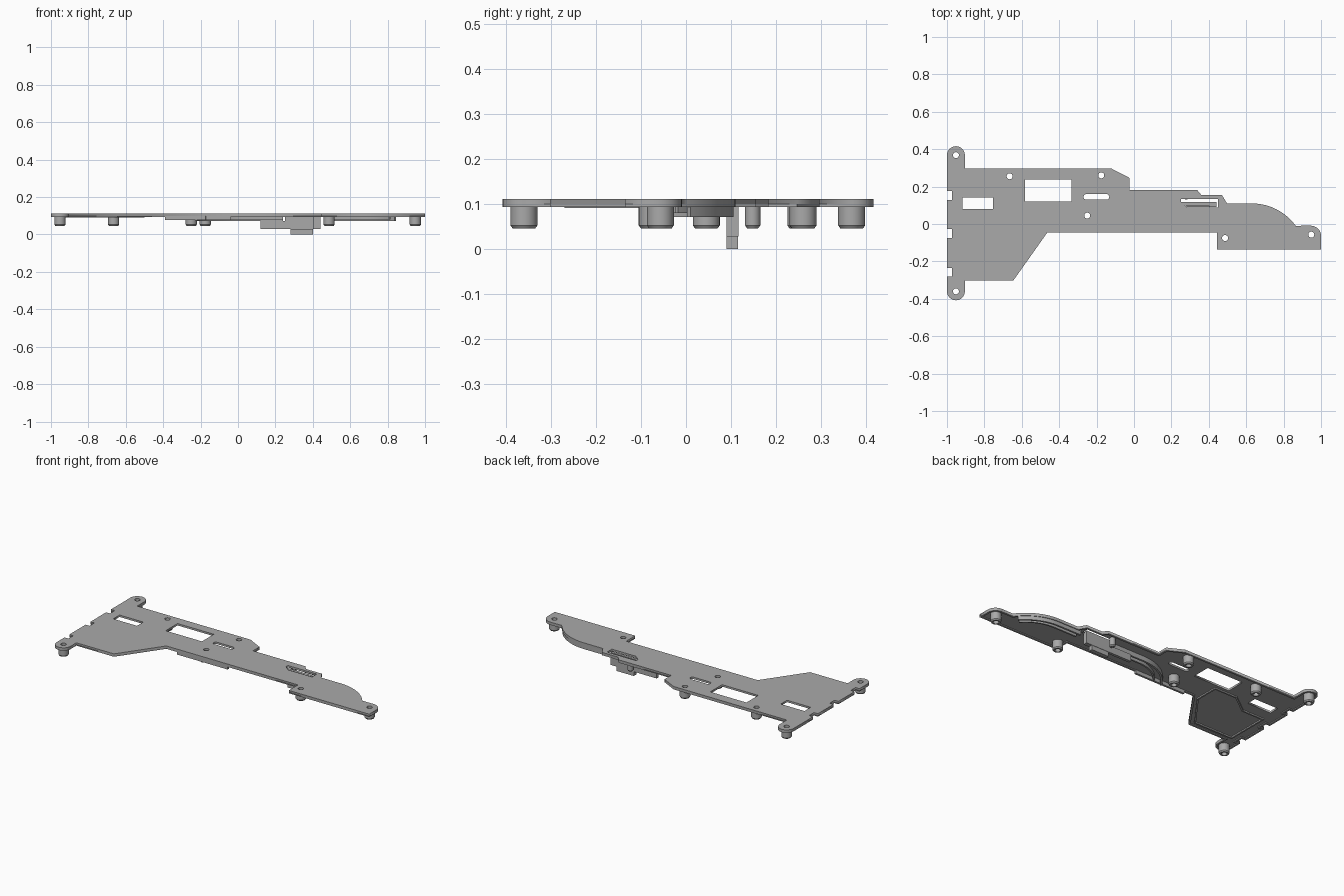
import bpy, bmesh
from math import sin, cos, pi, radians
from mathutils import Vector

old = bpy.data.objects.get("Cube")
if old:
    bpy.data.objects.remove(old, do_unlink=True)

grey = bpy.data.materials.new("satin_grey")
grey.use_nodes = True
grey.diffuse_color = (0.4, 0.4, 0.4, 1)
grey.node_tree.nodes["Principled BSDF"].inputs["Base Color"].default_value = (0.4, 0.4, 0.4, 1)

TOP, FLOOR, RIM = 0.112, 0.1, 0.094


def add(name, bm, smooth=True):
    bmesh.ops.recalc_face_normals(bm, faces=bm.faces)
    me = bpy.data.meshes.new(name)
    bm.to_mesh(me)
    bm.free()
    me.materials.append(grey)
    ob = bpy.data.objects.new(name, me)
    bpy.context.collection.objects.link(ob)
    if smooth:
        bpy.ops.object.select_all(action='DESELECT')
        ob.select_set(True)
        bpy.context.view_layer.objects.active = ob
        bpy.ops.object.shade_smooth_by_angle(angle=radians(35))
    return ob


def arc(cx, cy, r, a0, a1, n=12):
    return [(cx + r * cos(radians(a0 + (a1 - a0) * i / n)),
             cy + r * sin(radians(a0 + (a1 - a0) * i / n))) for i in range(n + 1)]


def rect(x0, x1, y0, y1):
    return [(x0, y0), (x1, y0), (x1, y1), (x0, y1)]


def sheet(name, loops, z0, z1):
    """Filled flat sheet; loops after the first become openings."""
    cu = bpy.data.curves.new(name, 'CURVE')
    cu.dimensions, cu.fill_mode, cu.extrude = '2D', 'BOTH', (z1 - z0) / 2
    for loop in loops:
        sp = cu.splines.new('POLY')
        sp.points.add(len(loop) - 1)
        for p, (x, y) in zip(sp.points, loop):
            p.co = (x, y, 0, 1)
        sp.use_cyclic_u = True
    tmp = bpy.data.objects.new(name + "_path", cu)
    bpy.context.collection.objects.link(tmp)
    me = bpy.data.meshes.new_from_object(tmp.evaluated_get(bpy.context.evaluated_depsgraph_get()))
    bm = bmesh.new()
    bm.from_mesh(me)
    bmesh.ops.remove_doubles(bm, verts=bm.verts, dist=1e-5)
    bmesh.ops.translate(bm, verts=bm.verts, vec=(0, 0, (z0 + z1) / 2))
    bpy.data.objects.remove(tmp, do_unlink=True)
    bpy.data.meshes.remove(me)
    return add(name, bm, False)


def wall(name, path, w, z0, z1, closed=False):
    """Upright strip along a path, thickened to its right-hand side."""
    pts = [Vector(p) for p in path]
    n = len(pts)
    rows = []
    bm = bmesh.new()
    for i, p in enumerate(pts):
        a = pts[i - 1] if closed or i else None
        b = pts[(i + 1) % n] if closed or i < n - 1 else None
        d0 = (p - a).normalized() if a is not None else (b - p).normalized()
        d1 = (b - p).normalized() if b is not None else d0
        n0, n1 = Vector((d0.y, -d0.x)), Vector((d1.y, -d1.x))
        q = p + (n0 + n1) * w / max(1 + n0.dot(n1), 0.3)
        rows.append([bm.verts.new((v.x, v.y, z)) for v, z in ((p, z0), (q, z0), (q, z1), (p, z1))])
    for i in range(n if closed else n - 1):
        r, s = rows[i], rows[(i + 1) % n]
        for k in range(4):
            bm.faces.new((r[k], r[(k + 1) % 4], s[(k + 1) % 4], s[k]))
    if not closed:
        bm.faces.new(rows[0])
        bm.faces.new(rows[-1])
    return add(name, bm)


def box(name, x0, x1, y0, y1, z0, z1):
    bm = bmesh.new()
    bmesh.ops.create_cube(bm, size=1)
    for v in bm.verts:
        v.co = ((x0 + x1) / 2 + v.co.x * (x1 - x0), (y0 + y1) / 2 + v.co.y * (y1 - y0),
                (z0 + z1) / 2 + v.co.z * (z1 - z0))
    return add(name, bm, False)


def boss(name, x, y, r, hole, z0):
    """Hollow round standoff with a chamfered foot."""
    prof = [(hole, FLOOR), (hole, z0), (r - 0.005, z0), (r, z0 + 0.007), (r, FLOOR)]
    bm = bmesh.new()
    vs = [bm.verts.new((a, 0, z)) for a, z in prof]
    es = [bm.edges.new(e) for e in zip(vs, vs[1:])]
    bmesh.ops.spin(bm, geom=vs + es, axis=(0, 0, 1), cent=(0, 0, 0), angle=2 * pi, steps=28)
    bmesh.ops.remove_doubles(bm, verts=bm.verts, dist=1e-5)
    bmesh.ops.translate(bm, verts=bm.verts, vec=(x, y, 0))
    return add(name, bm)


# Plate outline, clockwise from the rear mounting ear
outline = arc(-0.952, 0.368, 0.048, 180, 0) + [
    (-0.904, 0.297), (-0.122, 0.297), (-0.025, 0.247), (-0.025, 0.183), (0.337, 0.183),
    (0.36, 0.155), (0.47, 0.155), (0.497, 0.11)]
outline += arc(0.63, -0.18, 0.29, 90, 36, 18) + arc(0.945, -0.064, 0.055, 90, 0, 8)
outline += [(1, -0.135), (0.445, -0.135), (0.445, -0.045), (-0.463, -0.045),
            (-0.645, -0.302), (-0.904, -0.302)] + arc(-0.952, -0.36, 0.048, 0, -180)
for y in (-0.258, -0.05, 0.152):            # notches in the left edge
    outline += [(-1, y - 0.024), (-0.973, y - 0.024), (-0.973, y + 0.024), (-1, y + 0.024)]

mounts = [(-0.952, 0.368), (-0.952, -0.36), (-0.665, 0.255), (-0.175, 0.26),
          (-0.25, 0.045), (0.487, -0.075), (0.948, -0.057)]
slot = arc(-0.255, 0.145, 0.015, 90, 270, 8) + arc(-0.147, 0.145, 0.015, -90, 90, 8)
clip_slot = [(0.25, 0.135), (0.25, 0.115), (0.285, 0.088), (0.45, 0.088), (0.45, 0.135)]
openings = [rect(-0.917, -0.753, 0.08, 0.142), rect(-0.583, -0.333, 0.12, 0.237), slot, clip_slot]
openings += [arc(x, y, 0.016, 0, 345, 23) for x, y in mounts]

sheet("plate", [outline] + openings, FLOOR, TOP)
wall("plate_rim", outline, 0.012, RIM, FLOOR + 0.001, True)

# Standoffs
for i, (x, y) in enumerate(mounts):
    boss(f"standoff_{i + 1}", x, y, 0.03, 0.016, 0.046)
boss("small_standoff", 0.28, 0.148, 0.017, 0.007, 0.046)

# Curved guide rails underneath
left_arc = arc(0.02, -0.18, 0.29, 150, 90, 18)
wall("left_guide", left_arc + [(0.24, 0.11)], 0.012, 0.071, FLOOR)
wall("left_inner_guide", arc(0.02, -0.18, 0.245, 145, 90, 18) + [(0.24, 0.065)], 0.01, 0.08, FLOOR)
wall("right_guide", [(0.47, 0.106)] + arc(0.63, -0.184, 0.29, 90, 42, 18), 0.012, 0.071, FLOOR)
wall("right_inner_guide", [(0.47, 0.065)] + arc(0.63, -0.184, 0.249, 90, 42, 18), 0.01, 0.08, FLOOR)
box("front_lip", -0.39, -0.04, -0.045, -0.032, 0.078, FLOOR)

# Rib around the left underside pocket
wall("pocket_rib", [(-0.5, -0.055), (-0.5, 0.1), (-0.66, 0.1), (-0.78, 0.01), (-0.93, 0.01),
                    (-0.93, -0.27), (-0.66, -0.27)][::-1], 0.01, 0.092, FLOOR, True)

# Spring clip below the slot
box("clip_arm", 0.12, 0.44, 0.1, 0.117, 0.028, 0.072)
box("clip_web", 0.25, 0.44, 0.1, 0.117, 0.07, 0.106)
box("clip_hook", 0.28, 0.4, 0.09, 0.115, 0, 0.03)
box("clip_root", 0.4, 0.44, 0.09, 0.1, 0.028, FLOOR)
